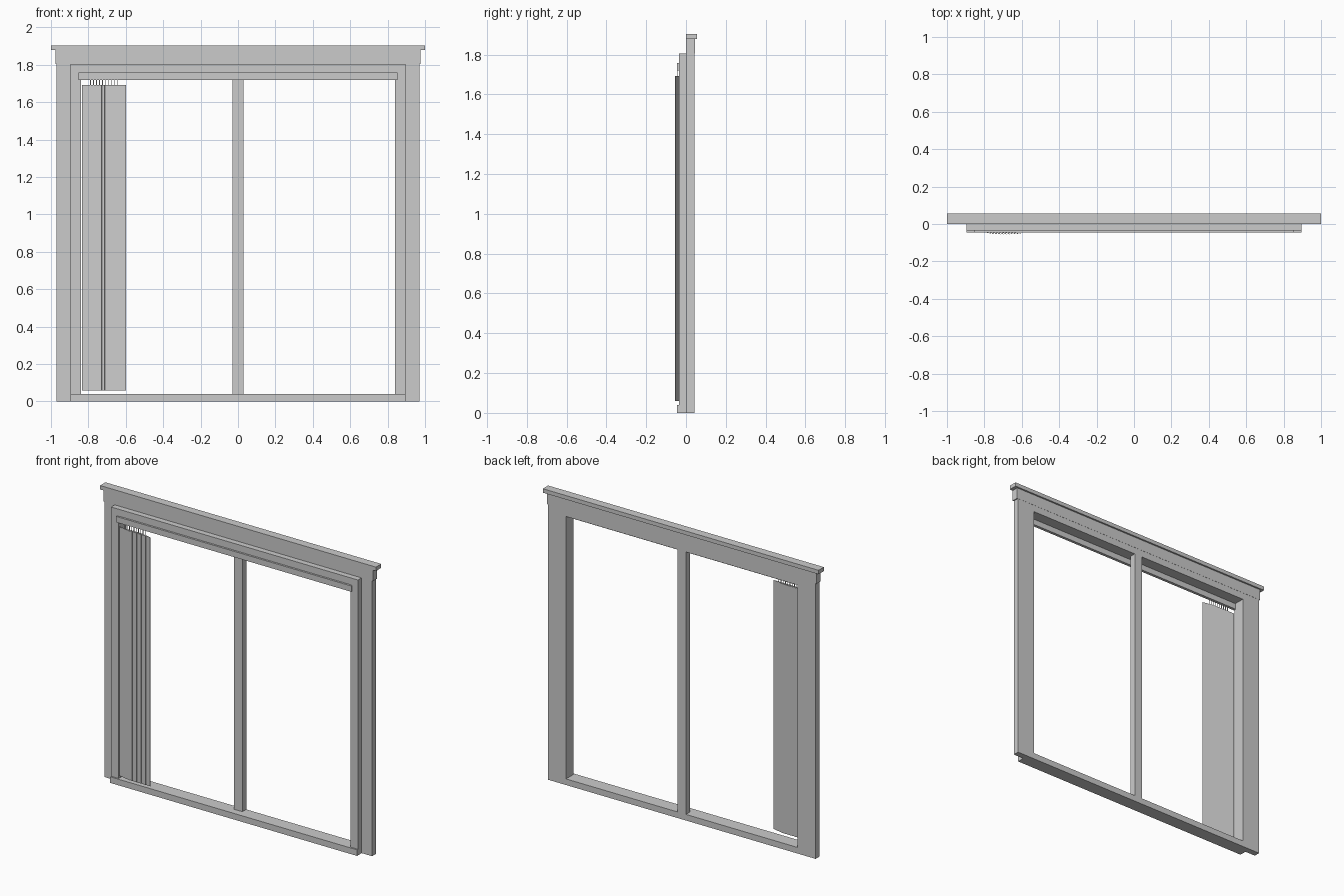
import bpy, bmesh, math
from mathutils import Matrix, Vector

if "Cube" in bpy.data.objects:
    bpy.data.objects.remove(bpy.data.objects["Cube"])


def box(name, x, y, z, turn=0.0):
    """Box from (min, max) ranges, optionally turned about its own vertical axis."""
    size = Vector((x[1] - x[0], y[1] - y[0], z[1] - z[0]))
    bm = bmesh.new()
    bmesh.ops.create_cube(bm, size=1.0, matrix=Matrix.Diagonal((*size, 1.0)))
    mesh = bpy.data.meshes.new(name)
    bm.to_mesh(mesh)
    bm.free()
    ob = bpy.data.objects.new(name, mesh)
    ob.location = (sum(x) / 2, sum(y) / 2, sum(z) / 2)
    ob.rotation_euler.z = turn
    bpy.context.collection.objects.link(ob)
    return ob


BACK = 0.043     # rear plane of the casing
FACE = 0.003     # front plane of the outer casing

# Outer casing and inner frame uprights, left and right
for side, s in (("left", -1), ("right", 1)):
    box(f"outer_jamb_{side}", sorted((s * 0.97, s * 0.895)), (FACE, BACK), (0, 1.807))
    box(f"inner_jamb_{side}", sorted((s * 0.895, s * 0.84)), (-0.036, BACK), (0, 1.805))

# Header board, cap and inner frame head
box("header", (-0.977, 0.977), (0.001, BACK + 0.001), (1.805, 1.878))
box("header_cap", (-1, 1), (0, 0.055), (1.878, 1.904))
box("inner_head", (-0.84, 0.84), (-0.036, BACK), (1.76, 1.805))

# Sill and central mullion
box("sill", (-0.895, 0.895), (-0.045, BACK), (0, 0.04))
box("mullion", (-0.03, 0.03), (FACE, BACK), (0.04, 1.76))

# Blind track
box("blind_track", (-0.853, 0.853), (-0.045, -0.026), (1.72, 1.758))

# Stacked vertical blind slats, each slightly turned so they overlap
SLATS, WIDTH, PITCH = 10, 0.09, 0.0163
for i in range(SLATS):
    x0 = -0.834 + i * PITCH
    box(f"blind_slat_{i + 1}", (x0, x0 + WIDTH), (-0.046, -0.0445), (0.06, 1.692),
        turn=-math.radians(11.5))

# Small hangers joining each slat to the track
for i in range(SLATS):
    xc = -0.834 + WIDTH / 2 + i * PITCH
    box(f"slat_hanger_{i + 1}", (xc - 0.002, xc + 0.002), (-0.0445, -0.0425), (1.69, 1.722))
